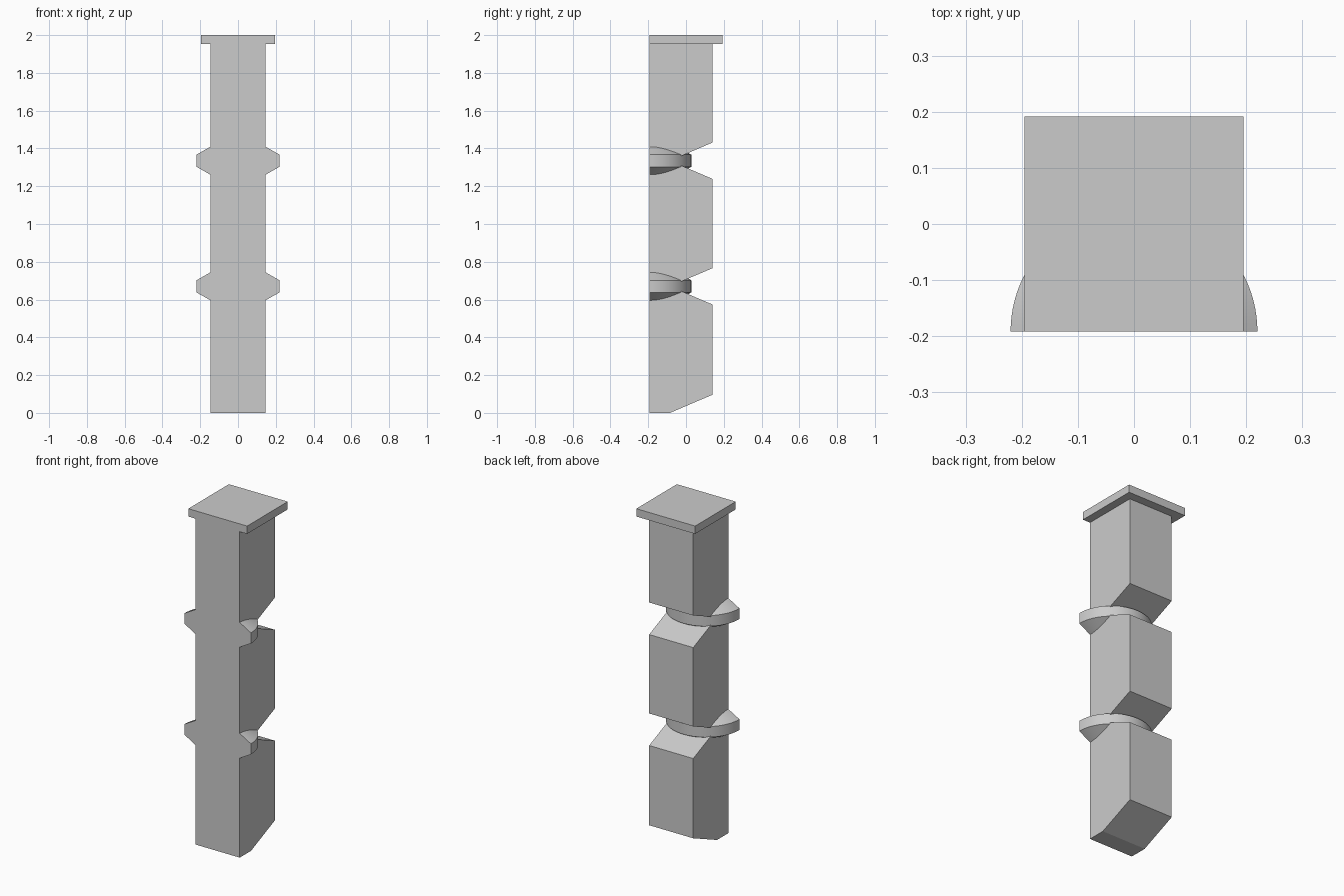
import bpy, bmesh, math

cube = bpy.data.objects.get("Cube")
if cube:
    bpy.data.objects.remove(cube, do_unlink=True)

GREY = (0.6, 0.6, 0.6, 1)
mat = bpy.data.materials.new("light_grey")
mat.use_nodes = True
mat.diffuse_color = GREY
mat.node_tree.nodes["Principled BSDF"].inputs["Base Color"].default_value = GREY

FRONT, BACK, HALF = -0.192, 0.14, 0.146
NOTCH_Y, NOTCH_H = -0.085, 0.096
BANDS = {"lower": 0.67, "upper": 1.335}
CAP_Z, TOP = 1.953, 2.0


def finish(name, bm, smooth=False):
    bmesh.ops.recalc_face_normals(bm, faces=bm.faces)
    mesh = bpy.data.meshes.new(name)
    bm.to_mesh(mesh)
    bm.free()
    mesh.materials.append(mat)
    obj = bpy.data.objects.new(name, mesh)
    bpy.context.collection.objects.link(obj)
    if smooth:
        bpy.ops.object.select_all(action="DESELECT")
        obj.select_set(True)
        bpy.context.view_layer.objects.active = obj
        bpy.ops.object.shade_smooth_by_angle(angle=math.radians(25))
    return obj


def extrude_profile(name, points, half_width):
    """Extrude a (y, z) side profile across x."""
    bm = bmesh.new()
    face = bm.faces.new([bm.verts.new((-half_width, y, z)) for y, z in points])
    geom = bmesh.ops.extrude_face_region(bm, geom=[face])["geom"]
    verts = [v for v in geom if isinstance(v, bmesh.types.BMVert)]
    bmesh.ops.translate(bm, verts=verts, vec=(2 * half_width, 0, 0))
    return finish(name, bm)


def half_ring(name, z, segments=48):
    """Half-turn collar with bevelled rims, closed by flat front ends."""
    profile = [(HALF, -0.074), (0.22, -0.032), (0.22, 0.032), (HALF, 0.074)]
    bm = bmesh.new()
    rows = []
    for i in range(segments + 1):
        a = math.pi * i / segments
        rows.append([bm.verts.new((r * math.cos(a), FRONT + r * math.sin(a), z + h))
                     for r, h in profile])
    for a, b in zip(rows, rows[1:]):
        for j in range(len(profile) - 1):
            bm.faces.new((a[j], b[j], b[j + 1], a[j + 1]))
    bm.faces.new(rows[0])
    bm.faces.new(rows[-1])
    return finish(name, bm, smooth=True)


# Shaft: flat front, chamfered foot and V notches cut into the back
side = [(FRONT, 0), (NOTCH_Y, 0), (BACK, NOTCH_H)]
for z in BANDS.values():
    side += [(BACK, z - NOTCH_H), (NOTCH_Y, z), (BACK, z + NOTCH_H)]
side += [(BACK, CAP_Z), (FRONT, CAP_Z)]
extrude_profile("shaft", side, HALF)

# Square cap plate
extrude_profile("cap_plate", [(FRONT, CAP_Z), (0.192, CAP_Z), (0.192, TOP), (FRONT, TOP)], 0.195)

# Half-round collars
for label, z in BANDS.items():
    half_ring(label + "_collar", z)
